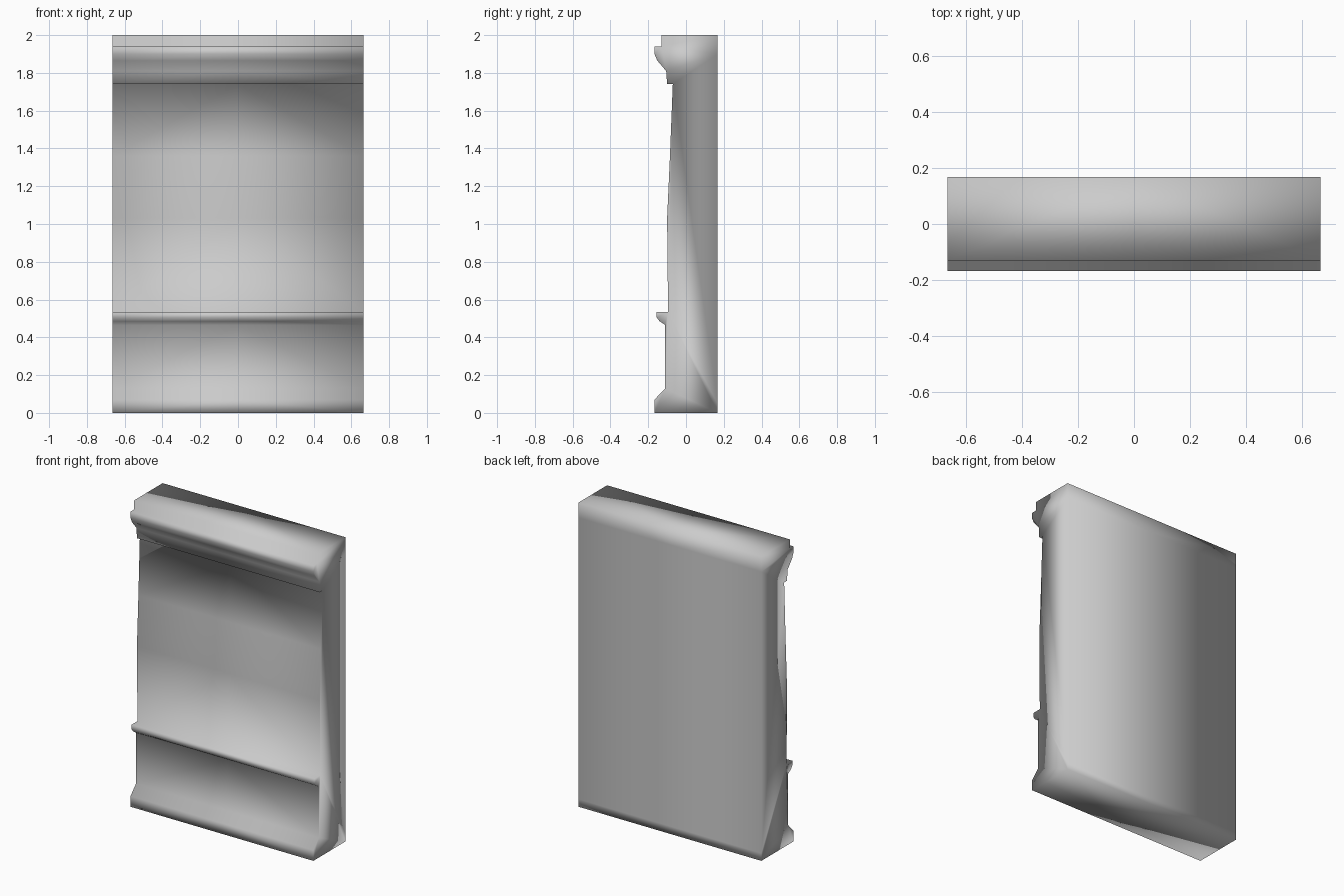
import bpy, bmesh

cube = bpy.data.objects.get("Cube")
if cube:
    bpy.data.objects.remove(cube, do_unlink=True)

# Plain grey stone
stone = bpy.data.materials.new("grey stone")
stone.use_nodes = True
colour = (0.6, 0.6, 0.6, 1)
stone.diffuse_color = colour
stone.node_tree.nodes["Principled BSDF"].inputs["Base Color"].default_value = colour

HALF = 0.665   # half width
BACK = 0.167   # rear plane

# Cross-section (y, z), from the rear top edge over the front and round the back
cornice = [(-0.13, 2.0), (-0.13, 1.94), (-0.167, 1.94), (-0.167, 1.9),
           (-0.152, 1.865), (-0.105, 1.81), (-0.1, 1.74)]
panel = [(-0.07, 1.74), (-0.085, 1.36), (-0.1, 1.03), (-0.095, 0.535)]
rail = [(-0.155, 0.535), (-0.155, 0.505), (-0.14, 0.485), (-0.11, 0.465)]
plinth = [(-0.11, 0.13), (-0.167, 0.07), (-0.167, 0)]
rear = [(BACK, 0), (BACK, 0.05), (BACK, 1.9), (BACK, 2)]
profile = cornice + panel + rail + plinth + rear
panel_top = len(cornice)

# Sweep the section across the wall in two bays
bm = bmesh.new()
columns = [[bm.verts.new((x, y, z)) for y, z in profile] for x in (-HALF, 0, HALF)]
left_end, middle, right_end = columns
count = len(profile)
for i in range(count):
    j = (i + 1) % count
    for end in (left_end, right_end):
        if i == panel_top:
            # The upper panel corners are split by a diagonal
            bm.faces.new((middle[i], end[i], end[j]))
            bm.faces.new((middle[i], end[j], middle[j]))
        else:
            bm.faces.new((middle[i], end[i], end[j], middle[j]))
bm.faces.new(left_end)
bm.faces.new(right_end)
bmesh.ops.recalc_face_normals(bm, faces=bm.faces)

mesh = bpy.data.meshes.new("wall_panel")
bm.to_mesh(mesh)
bm.free()
mesh.materials.append(stone)
mesh.shade_smooth()
wall = bpy.data.objects.new("wall_panel", mesh)
bpy.context.collection.objects.link(wall)
